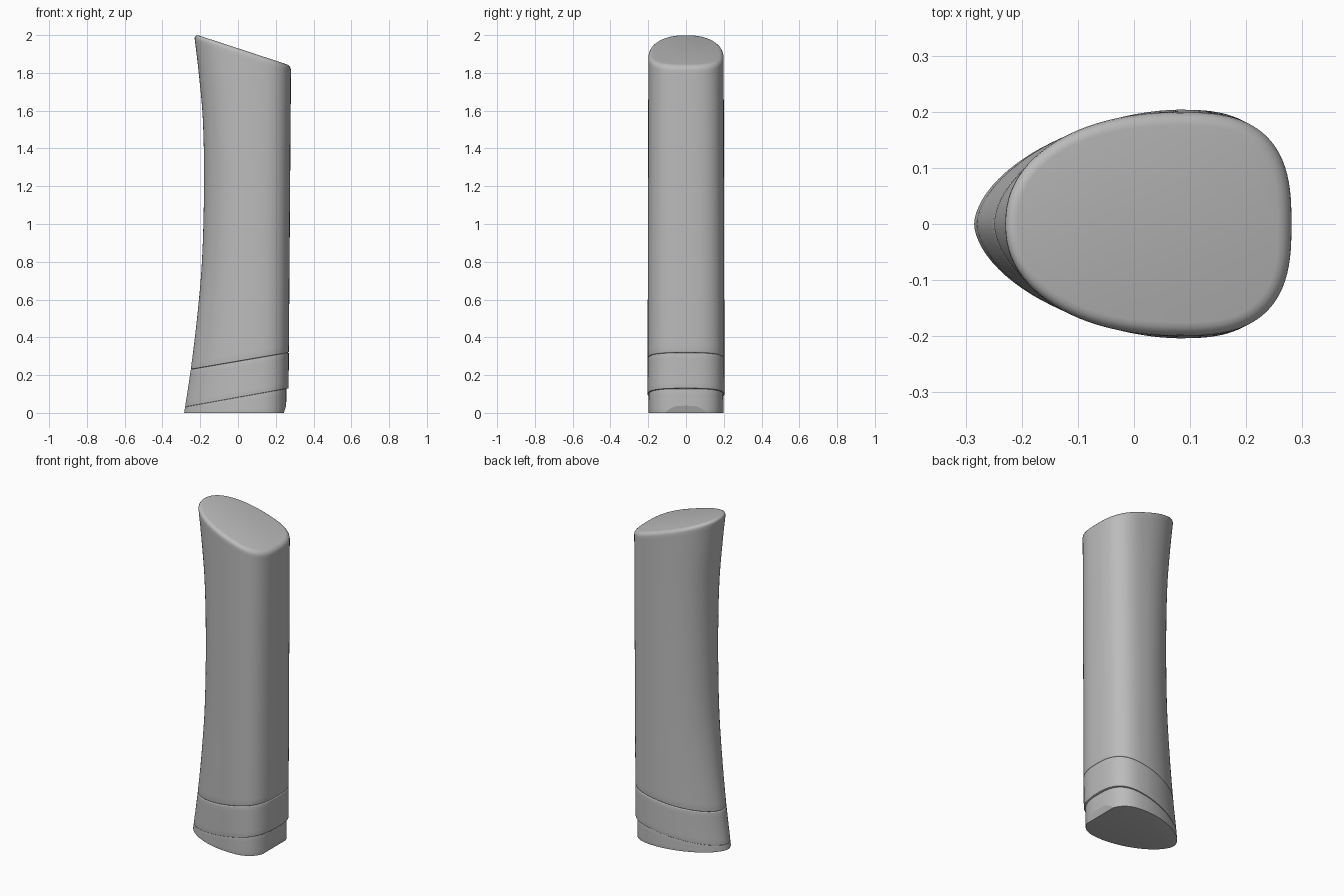
import bpy, bmesh, math

cube = bpy.data.objects.get("Cube")
if cube:
    bpy.data.objects.remove(cube)

grey = bpy.data.materials.new("plain grey")
grey.use_nodes = True
grey.diffuse_color = (0.5, 0.5, 0.5, 1)
grey.node_tree.nodes["Principled BSDF"].inputs["Base Color"].default_value = (0.5, 0.5, 0.5, 1)

SIDES = 96
CX = 0.08  # widest point of the egg-shaped section
SPINE = [(0, -0.285), (0.23, -0.25), (0.5, -0.217), (0.8, -0.191), (1.2, -0.18),
         (1.55, -0.186), (1.8, -0.208), (2.05, -0.238)]


def narrow_edge(z):
    """Smooth x position of the narrow edge at height z."""
    n = len(SPINE)
    i = max(j for j in range(n - 1) if j == 0 or SPINE[j][0] <= z)

    def slope(k):
        a, b = SPINE[max(k - 1, 0)], SPINE[min(k + 1, n - 1)]
        return (b[1] - a[1]) / (b[0] - a[0])
    (z0, x0), (z1, x1) = SPINE[i], SPINE[i + 1]
    h = z1 - z0
    t = min(max((z - z0) / h, 0), 1)
    return (x0 * (1 + 2 * t) * (1 - t) ** 2 + x1 * t * t * (3 - 2 * t)
            + h * slope(i) * t * (1 - t) ** 2 + h * slope(i + 1) * t * t * (t - 1))


def section(angle, z, inset):
    """Point of the egg-shaped section, pulled inwards by inset."""
    k = min(z / 2, 1)
    c, s = math.cos(angle), math.sin(angle)
    if c > 0:
        reach, power = 0.187 + 0.015 * k, 2.8
    else:
        reach, power = CX - narrow_edge(z), 1.75 + 0.45 * k
    x = math.copysign(abs(c) ** (2 / power), c) * reach
    y = math.copysign(abs(s) ** (2 / power), s) * (0.204 - 0.005 * k)
    f = 1 - inset / math.hypot(x, y)
    return CX + x * f, y * f


def loft(name, low, high, rows, r_low, r_high, step=0.0):
    """Closed body between two slanted planes, given as (height at x=0, slope)."""
    arc = [i * math.pi / 8 for i in range(5)]
    rings = [(0, r_low * (1 - math.sin(a)), r_low * (1 - math.cos(a))) for a in arc]
    rings += [(i / rows, 0, 0) for i in range(1, rows)]
    rings += [(1, r_high * (1 - math.cos(a)), -r_high * (1 - math.sin(a))) for a in reversed(arc)]
    rings = [(t, d, o) if t == 1 else (t, o, d) for t, d, o in rings]
    bm = bmesh.new()
    loops = []
    for n, (t, inset, lift) in enumerate(rings):
        if t == 0:
            a = arc[n]
            inset, lift = r_low * (1 - math.sin(a)), r_low * (1 - math.cos(a))
        elif t == 1:
            a = arc[len(rings) - 1 - n]
            inset, lift = r_high * (1 - math.sin(a)), -r_high * (1 - math.cos(a))
        loop = []
        for j in range(SIDES):
            ang = 2 * math.pi * j / SIDES
            z, x = low[0] * (1 - t) + high[0] * t, 0
            for _ in range(6):
                shrink = step * (0.5 + 0.5 * math.cos(ang))
                x, y = section(ang, z, inset + shrink)
                z0, z1 = low[0] + low[1] * x, high[0] + high[1] * x
                z = z0 + (z1 - z0) * t + lift
            loop.append(bm.verts.new((x, y, z)))
        loops.append(loop)
    for a, b in zip(loops, loops[1:]):
        for j in range(SIDES):
            k = (j + 1) % SIDES
            bm.faces.new((a[j], a[k], b[k], b[j]))
    bm.faces.new(loops[0][::-1])
    bm.faces.new(loops[-1])
    return finish(name, bm)


def finish(name, bm):
    mesh = bpy.data.meshes.new(name)
    bm.to_mesh(mesh)
    bm.free()
    mesh.materials.append(grey)
    obj = bpy.data.objects.new(name, mesh)
    bpy.context.collection.objects.link(obj)
    bpy.ops.object.select_all(action='DESELECT')
    obj.select_set(True)
    bpy.context.view_layer.objects.active = obj
    bpy.ops.object.shade_smooth_by_angle(angle=math.radians(35))
    return obj


UPPER_SEAM = (0.273, 0.173)
LOWER_SEAM = (0.082, 0.18)

# Long grip with a slanted, softly rounded top
loft("grip", UPPER_SEAM, (1.93, -0.327), 40, 0.006, 0.024)

# Band between the two seams
loft("band", LOWER_SEAM, UPPER_SEAM, 6, 0.003, 0.006)

# Foot, stepped in under the wide side of the band
foot = loft("foot", (0, 0), LOWER_SEAM, 4, 0.001, 0.001, 0.012)

# Small sloping flat at the bottom of the foot
bm = bmesh.new()
bm.from_mesh(foot.data)
cut = bmesh.ops.bisect_plane(bm, geom=bm.verts[:] + bm.edges[:] + bm.faces[:], dist=1e-6,
                             plane_co=(0.242, 0, 0), plane_no=(1, 0, -0.35), clear_outer=True)
rim = [e for e in cut["geom_cut"] if isinstance(e, bmesh.types.BMEdge)]
bmesh.ops.holes_fill(bm, edges=rim, sides=0)
bmesh.ops.recalc_face_normals(bm, faces=bm.faces[:])
bm.to_mesh(foot.data)
bm.free()
bpy.ops.object.shade_smooth_by_angle(angle=math.radians(15))
